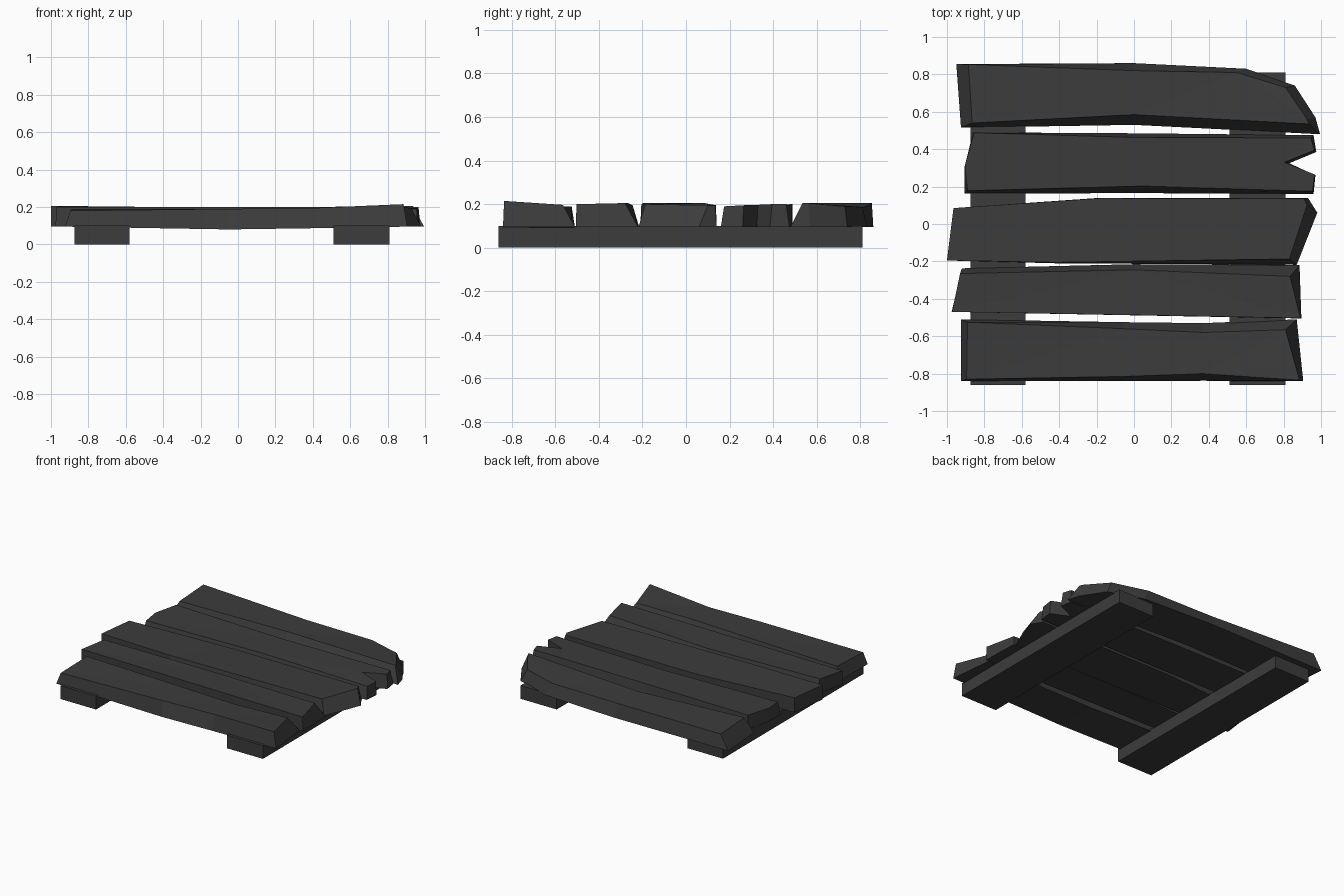
import bpy, bmesh

dark = bpy.data.materials.new("dark_wood")
dark.diffuse_color = (0.045, 0.045, 0.045, 1)


def finish(bm, name):
    bmesh.ops.recalc_face_normals(bm, faces=bm.faces)
    mesh = bpy.data.meshes.new(name)
    bm.to_mesh(mesh)
    bm.free()
    mesh.materials.append(dark)
    bpy.context.collection.objects.link(bpy.data.objects.new(name, mesh))


def plank(name, low, high, heights, sag=None):
    """Bevelled board lofted from a lower outline to an upper outline."""
    sag = sag or {}
    bm = bmesh.new()
    b = [bm.verts.new((x, y, sag.get(i, 0.095))) for i, (x, y) in enumerate(low)]
    t = [bm.verts.new((x, y, z)) for (x, y), z in zip(high, heights)]
    n = len(b)
    caps = [bm.faces.new(b[::-1]), bm.faces.new(t)]
    for i in range(n):
        j = (i + 1) % n
        bm.faces.new((b[i], b[j], t[j], t[i]))
    bmesh.ops.triangulate(bm, faces=caps)
    finish(bm, name)


def runner(name, x0, x1):
    bm = bmesh.new()
    bmesh.ops.create_cube(bm, size=1)
    for v in bm.verts:
        v.co = ((x0 + x1) / 2 + v.co.x * (x1 - x0),
                -0.025 + v.co.y * 1.67, 0.05 + v.co.z * 0.1)
    finish(bm, name)


# Two supports under the deck
runner("left_runner", -0.875, -0.58)
runner("right_runner", 0.51, 0.81)

# Front plank, sagging in the middle
plank("front_plank",
      [(-.925, -.84), (-.05, -.84), (.37, -.838), (.905, -.84), (.87, -.51), (.37, -.53), (-.05, -.525), (-.925, -.51)],
      [(-.895, -.83), (-.05, -.815), (.37, -.80), (.885, -.835), (.81, -.565), (.37, -.58), (-.05, -.56), (-.89, -.525)],
      [.18, .19, .193, .215, .197, .19, .19, .19],
      {1: .08, 2: .086, 5: .086, 6: .08})

# Narrow second plank
plank("second_plank",
      [(-.975, -.47), (.895, -.505), (.885, -.22), (0, -.215), (-.92, -.237)],
      [(-.973, -.47), (.89, -.503), (.835, -.28), (0, -.245), (-.93, -.265)],
      [.20, .20, .205, .195, .205])

# Wide middle plank
plank("middle_plank",
      [(-1, -.195), (-.42, -.21), (.87, -.218), (.98, .06), (.93, .14), (-.18, .14), (-.965, .085)],
      [(-1, -.195), (-.42, -.205), (.83, -.187), (.925, .10), (.91, .135), (-.18, .138), (-.965, .085)],
      [.205, .20, .20, .195, .195, .195, .205])

# Fourth plank with a split end
plank("split_plank",
      [(-.905, .163), (.05, .165), (.96, .16), (.97, .26), (.83, .325), (.975, .385), (.96, .475), (0, .485), (-.86, .49), (-.905, .31)],
      [(-.89, .178), (.05, .203), (.955, .175), (.965, .265), (.805, .33), (.965, .395), (.945, .46), (0, .463), (-.855, .488), (-.905, .31)],
      [.19, .19, .19, .195, .197, .2, .2, .195, .2, .195])

# Back plank with a worn rounded corner
plank("back_plank",
      [(-.925, .515), (0, .53), (.995, .48), (.97, .57), (.86, .74), (.60, .83), (0, .86), (-.95, .855)],
      [(-.865, .54), (0, .585), (.935, .535), (.925, .56), (.81, .73), (.55, .81), (0, .82), (-.885, .853)],
      [.205, .19, .205, .205, .19, .187, .187, .205])
